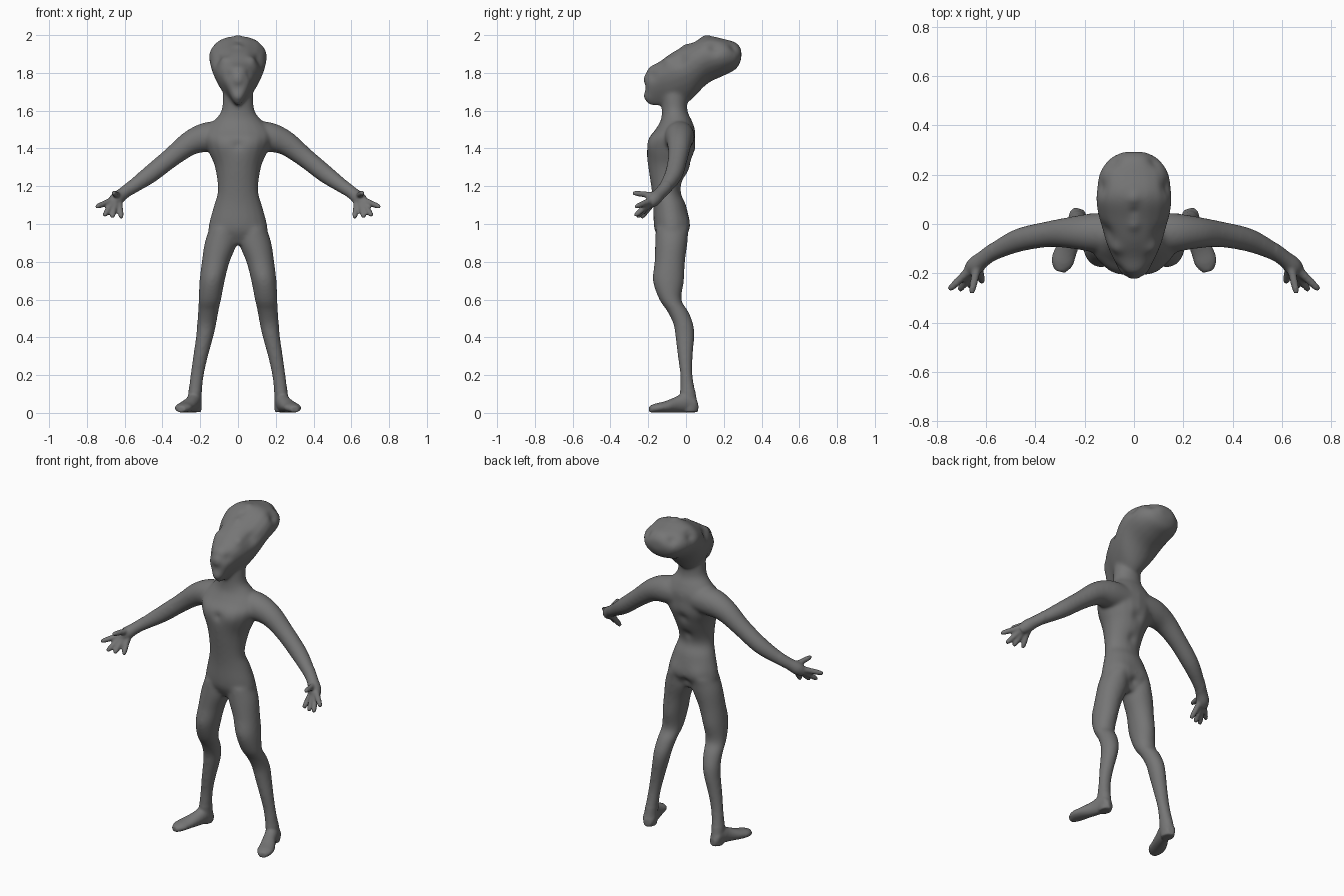
import bpy, bmesh, math
from mathutils import Vector

if "Cube" in bpy.data.objects:
    bpy.data.objects.remove(bpy.data.objects["Cube"])

skin = bpy.data.materials.new("grey skin")
skin.diffuse_color = (0.18, 0.18, 0.18, 1)
skin.use_nodes = True
skin.node_tree.nodes["Principled BSDF"].inputs["Base Color"].default_value = skin.diffuse_color
bm = bmesh.new()
SIDES = 20


def spline(rows, steps=4):
    """Catmull-Rom curve through rows of numbers."""
    rows = [Vector(r) for r in rows]
    out = []
    for i in range(len(rows) - 1):
        a, b, c, d = rows[max(i - 1, 0)], rows[i], rows[i + 1], rows[min(i + 2, len(rows) - 1)]
        for s in range(steps):
            t = s / steps
            out.append(0.5 * (2 * b + (c - a) * t + (2 * a - 5 * b + 4 * c - d) * t * t
                              + (3 * b - a * 1 - 3 * c + d) * t ** 3))
    return out + [rows[-1]]


def loft(rings):
    """Skin closed rings (centre, u vector, v vector, taper) with capped ends."""
    loops = []
    for c, u, v, taper in rings:
        loop = []
        for k in range(SIDES):
            a = math.tau * k / SIDES
            loop.append(bm.verts.new(c + u * math.cos(a) * (1 + taper * math.sin(a)) + v * math.sin(a)))
        loops.append(loop)
    faces = [bm.faces.new(loops[0]), bm.faces.new(loops[-1])]
    for p, q in zip(loops, loops[1:]):
        for k in range(SIDES):
            j = (k + 1) % SIDES
            faces.append(bm.faces.new((p[k], p[j], q[j], q[k])))
    bmesh.ops.recalc_face_normals(bm, faces=faces)


def column(rows):
    """Rows: z, centre x, centre y, radius x, radius y."""
    loft([(Vector((x, y, z)), Vector((rx, 0, 0)), Vector((0, ry, 0)), 0)
          for z, x, y, rx, ry in spline(rows)])


def tube(rows):
    """Rows: x, y, z, radius; round section across the path."""
    pts = spline(rows)
    rings = []
    for i, p in enumerate(pts):
        d = (pts[min(i + 1, len(pts) - 1)] - pts[max(i - 1, 0)]).to_3d().normalized()
        u = d.cross(Vector((0, 1, 0.3))).normalized()
        rings.append((p.to_3d(), u * p[3], d.cross(u) * p[3], 0))
    loft(rings)


# torso and neck
column([(0.89, 0, -.075, .07, .05), (.95, 0, -.075, .15, .085), (1.0, 0, -.075, .154, .096),
        (1.1, 0, -.087, .127, .087), (1.18, 0, -.105, .107, .077), (1.3, 0, -.09, .122, .11),
        (1.38, 0, -.08, .155, .128), (1.45, 0, -.075, .18, .124), (1.5, 0, -.057, .17, .105),
        (1.55, 0, -.052, .125, .082), (1.6, 0, -.06, .088, .068), (1.68, 0, -.06, .08, .07),
        (1.76, 0, -.05, .075, .07)])

# long swept head: y, bottom z, top z, half width, taper toward the jaw
head = [(-.212, 1.67, 1.79, .03, .3), (-.195, 1.63, 1.83, .055, .5), (-.14, 1.625, 1.86, .078, .5),
        (-.07, 1.62, 1.91, .108, .4), (.02, 1.65, 1.955, .135, .35), (.11, 1.74, 1.995, .152, .2),
        (.2, 1.785, 1.98, .142, .1), (.265, 1.82, 1.96, .1, 0), (.293, 1.87, 1.925, .045, 0)]
loft([(Vector((0, y, (lo + hi) / 2)), Vector((w, 0, 0)), Vector((0, 0, (hi - lo) / 2)), t)
      for y, lo, hi, w, t in spline(head)])

for s in (-1, 1):
    # leg
    column([(z, s * x, y, rx, ry) for z, x, y, rx, ry in (
        (.98, .08, -.075, .07, .085), (.9, .091, -.078, .086, .086), (.8, .118, -.086, .074, .081),
        (.7, .137, -.093, .067, .083), (.6, .149, -.083, .06, .059), (.54, .157, -.045, .055, .056),
        (.47, .166, -.014, .051, .053), (.4, .177, -.006, .046, .05), (.3, .198, -.004, .04, .04),
        (.2, .216, .002, .036, .033), (.1, .228, .01, .036, .042), (.03, .229, .02, .037, .044),
        (.004, .229, .02, .033, .04))])
    # foot: x, y, half width, height
    foot = [(.222, .062, .02, .05), (.226, .04, .036, .09), (.234, 0, .038, .11), (.25, -.05, .039, .085),
            (.277, -.11, .046, .06), (.293, -.16, .045, .048), (.302, -.193, .022, .035)]
    loft([(Vector((s * x, y, h / 2 + .002)), Vector((w * .95, w * .28 * s, 0)) * 1.0 if s > 0
           else Vector((w * .95, -w * .28, 0)), Vector((0, 0, h / 2)), 0)
          for x, y, w, h in spline(foot)])
    # arm and palm
    tube([(s * x, y, z, r) for x, y, z, r in (
        (.06, -.035, 1.465, .08), (.16, -.035, 1.46, .08), (.25, -.035, 1.43, .066),
        (.35, -.042, 1.355, .053), (.465, -.065, 1.263, .048), (.56, -.108, 1.195, .037),
        (.61, -.14, 1.16, .033), (.645, -.17, 1.13, .037), (.67, -.195, 1.105, .026))])
    # thumb and four fingers: knuckle, tip
    for a, b in (((.635, -.165, 1.15), (.66, -.282, 1.165)), ((.665, -.185, 1.125), (.752, -.268, 1.09)),
                 ((.665, -.195, 1.11), (.708, -.27, 1.043)), ((.65, -.19, 1.11), (.666, -.258, 1.035)),
                 ((.63, -.175, 1.115), (.617, -.238, 1.032))):
        a, b = Vector((s * a[0], *a[1:])), Vector((s * b[0], *b[1:]))
        tube([(*a, .02), (*a.lerp(b, .35), .0165), (*a.lerp(b, .8), .0145), (*b, .009)])

mesh = bpy.data.meshes.new("body")
bm.to_mesh(mesh)
bm.free()
body = bpy.data.objects.new("body", mesh)
bpy.context.collection.objects.link(body)
bpy.context.view_layer.objects.active = body
body.select_set(True)

# fuse the parts into one skin
fuse = body.modifiers.new("fuse", 'REMESH')
fuse.mode = 'VOXEL'
fuse.voxel_size = 0.007
bpy.ops.object.modifier_apply(modifier="fuse")

# soften joins, with a lighter touch on the hands
group = body.vertex_groups.new(name="soft")
group.add([v.index for v in mesh.vertices if abs(v.co.x) < .58 and v.co.z > .12], 1, 'REPLACE')
for name, loops, vg in (("blend", 25, "soft"), ("polish", 4, "")):
    m = body.modifiers.new(name, 'SMOOTH')
    m.factor, m.iterations, m.vertex_group = .5, loops, vg
    bpy.ops.object.modifier_apply(modifier=name)

# sculpted bumps and hollows: x, y, z, radius, depth (mirrored)
marks = [(0, -.215, 1.675, .03, .012), (0, -.215, 1.765, .026, .014), (0, -.225, 1.765, .012, -.012),
         (.05, -.18, 1.79, .03, -.012), (.075, -.1, 1.87, .03, .01), (.11, -.03, 1.87, .04, -.014),
         (.13, .15, 1.93, .035, -.016), (.08, .25, 1.93, .03, -.012), (0, -.01, 1.95, .025, .008),
         (0, .1, 2.0, .025, .008), (0, .045, 1.975, .02, -.005), (0, .02, .93, .03, -.02),
         (.08, .01, 1.0, .05, .008), (0, .03, 1.35, .035, -.012), (0, .0, 1.22, .03, -.012),
         (.08, -.19, 1.42, .05, .008), (0, -.2, 1.42, .025, -.008)]
pushes = []
for v in mesh.vertices:
    total = 0
    for x, y, z, r, depth in marks:
        d2 = (Vector((abs(v.co.x), v.co.y, v.co.z)) - Vector((x, y, z))).length_squared
        total += depth * math.exp(-d2 / (r * r))
    pushes.append(v.normal * total)
for v, p in zip(mesh.vertices, pushes):
    v.co += p

mesh.materials.clear()
mesh.materials.append(skin)
bpy.ops.object.shade_smooth()
